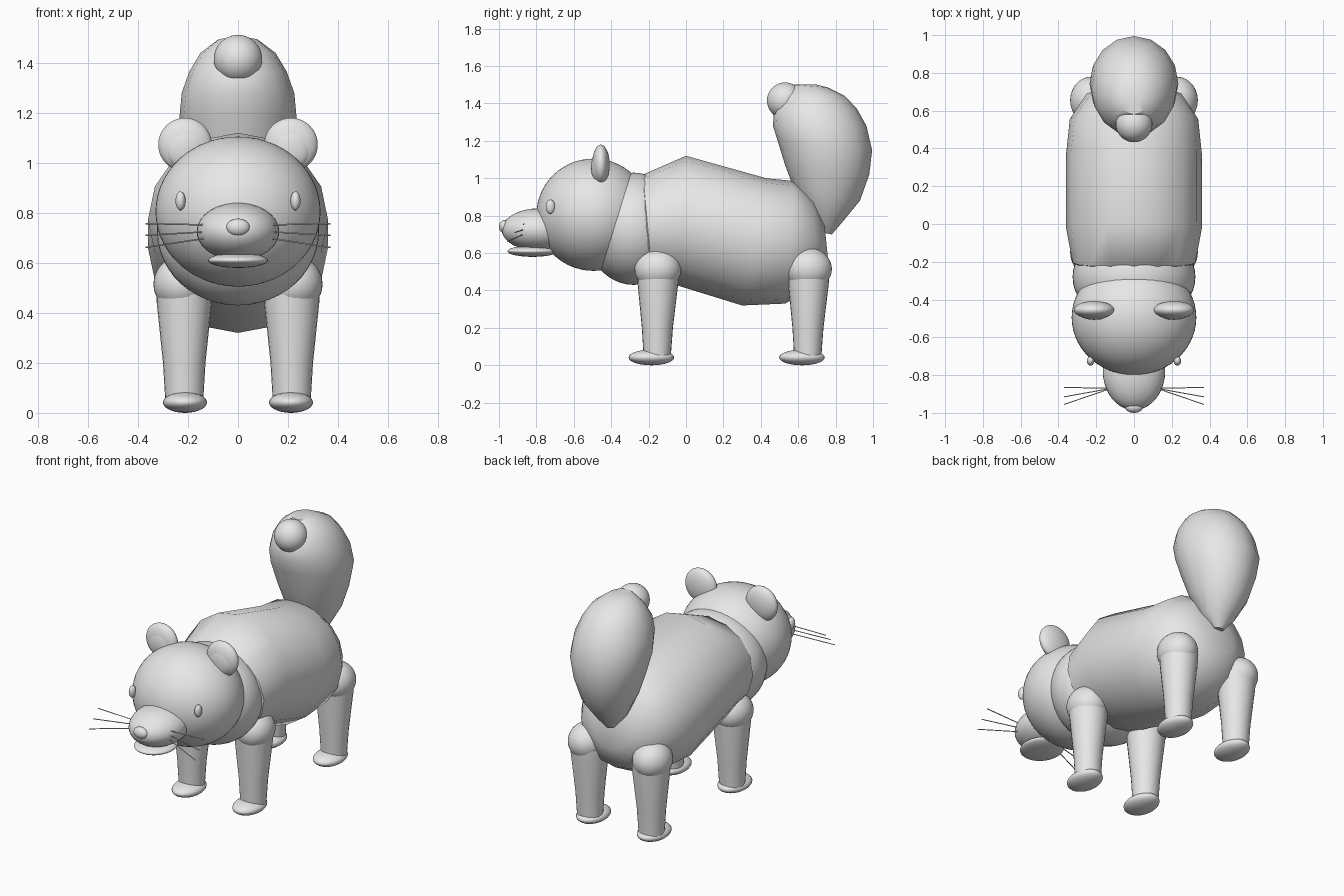
import bpy, bmesh
from math import sin, cos, pi, radians
from mathutils import Vector

cube = bpy.data.objects.get("Cube")
if cube:
    bpy.data.objects.remove(cube)

# One grey for the whole animal
grey = bpy.data.materials.new("soft_grey")
grey.use_nodes = True
colour = (0.8, 0.8, 0.8, 1)
grey.diffuse_color = colour
grey.node_tree.nodes["Principled BSDF"].inputs["Base Color"].default_value = colour


def finish(obj, name, angle=40):
    obj.name = obj.data.name = name
    obj.data.materials.append(grey)
    bpy.ops.object.select_all(action="DESELECT")
    obj.select_set(True)
    bpy.context.view_layer.objects.active = obj
    bpy.ops.object.shade_smooth_by_angle(angle=radians(angle))
    return obj


def ball(name, centre, radii, tilt=0, segments=40):
    bpy.ops.mesh.primitive_uv_sphere_add(segments=segments, ring_count=segments // 2,
                                         location=centre, rotation=(tilt, 0, 0))
    obj = bpy.context.object
    obj.scale = radii
    return finish(obj, name)


def loft(name, rings, sides, angle=40):
    """Skin rings given as (centre, half-width vector, half-height vector)."""
    bm = bmesh.new()
    loops = []
    for centre, u, v in rings:
        c, u, v = Vector(centre), Vector(u), Vector(v)
        loops.append([bm.verts.new(c + u * sin(2 * pi * i / sides) + v * cos(2 * pi * i / sides))
                      for i in range(sides)])
    for a, b in zip(loops, loops[1:]):
        for i in range(sides):
            j = (i + 1) % sides
            bm.faces.new((a[i], a[j], b[j], b[i]))
    bm.faces.new(loops[0])
    bm.faces.new(loops[-1])
    bmesh.ops.recalc_face_normals(bm, faces=bm.faces)
    mesh = bpy.data.meshes.new(name)
    bm.to_mesh(mesh)
    bm.free()
    obj = bpy.data.objects.new(name, mesh)
    bpy.context.collection.objects.link(obj)
    return finish(obj, name, angle)


def span(top, bottom, half_width):
    """Ring running between a top and a bottom point given as (y, z)."""
    t, b = Vector((0, *top)), Vector((0, *bottom))
    return (t + b) / 2, (half_width, 0, 0), (t - b) / 2


# Faceted body
loft("body", [
    span((-0.28, 0.92), (-0.24, 0.52), 0.24),
    span((-0.23, 1.02), (-0.18, 0.46), 0.325),
    span((0.0, 1.12), (-0.04, 0.425), 0.36),
    span((0.43, 1.0), (0.30, 0.32), 0.36),
    span((0.58, 0.985), (0.53, 0.33), 0.34),
    span((0.68, 0.90), (0.70, 0.42), 0.25),
    span((0.74, 0.76), (0.76, 0.56), 0.12),
], 16)

# Upright bushy tail with a round tip
loft("tail", [
    span((0.73, 0.71), (0.78, 0.70), 0.03),
    span((0.65, 0.80), (0.84, 0.77), 0.10),
    span((0.575, 0.95), (0.93, 0.88), 0.165),
    span((0.53, 1.07), (0.98, 1.02), 0.205),
    span((0.49, 1.20), (0.995, 1.15), 0.235),
    span((0.465, 1.28), (0.965, 1.28), 0.225),
    span((0.47, 1.36), (0.915, 1.37), 0.195),
    span((0.52, 1.44), (0.85, 1.44), 0.15),
    span((0.58, 1.50), (0.76, 1.485), 0.08),
    span((0.63, 1.502), (0.70, 1.50), 0.03),
], 16)
ball("tail_tip", (0, 0.53, 1.415), (0.097, 0.097, 0.097))

# Neck, head and muzzle
ball("neck", (0, -0.28, 0.73), (0.325, 0.26, 0.30), segments=48)
ball("head", (0, -0.495, 0.805), (0.33, 0.305, 0.30), segments=56)
ball("muzzle", (0, -0.78, 0.725), (0.165, 0.205, 0.115))
ball("lower_jaw", (0, -0.82, 0.61), (0.12, 0.135, 0.03))
ball("nose", (0, -0.97, 0.742), (0.047, 0.03, 0.035), segments=24)

for side, s in (("left", 1), ("right", -1)):
    # Eyes and ears
    ball(side + "_eye", (0.23 * s, -0.725, 0.848), (0.02, 0.025, 0.038), segments=20)
    ball(side + "_ear", (0.212 * s, -0.455, 1.073), (0.107, 0.047, 0.107))
    ball(side + "_inner_ear", (0.212 * s, -0.475, 1.058), (0.077, 0.032, 0.083), segments=32)

    # Whiskers, fanned out
    for k, (z0, y1, z1) in enumerate([(0.752, -0.865, 0.757), (0.725, -0.915, 0.71),
                                      (0.70, -0.955, 0.662)]):
        start, end = Vector((0.12 * s, -0.87, z0)), Vector((0.37 * s, y1, z1))
        r = 0.003
        loft(f"{side}_whisker_{k + 1}", [(p, (0, r, 0), (0, 0, r)) for p in (start, end)], 6)

    # Legs with round joints and flat oval paws
    for end, y in (("front", -0.15), ("hind", 0.655)):
        name = f"{end}_{side}_"
        ball(name + "joint", (0.225 * s, y, 0.515), (0.113, 0.125, 0.113))
        loft(name + "leg", [((0.215 * s, y + dy, z), (rx, 0, 0), (0, ry, 0))
                            for z, rx, ry, dy in [(0.50, 0.11, 0.112, 0), (0.44, 0.11, 0.109, 0),
                                                  (0.20, 0.085, 0.083, -0.003),
                                                  (0.05, 0.076, 0.073, -0.004)]], 24)
        ball(name + "paw", (0.212 * s, y - 0.035, 0.042), (0.088, 0.122, 0.042), segments=28)
